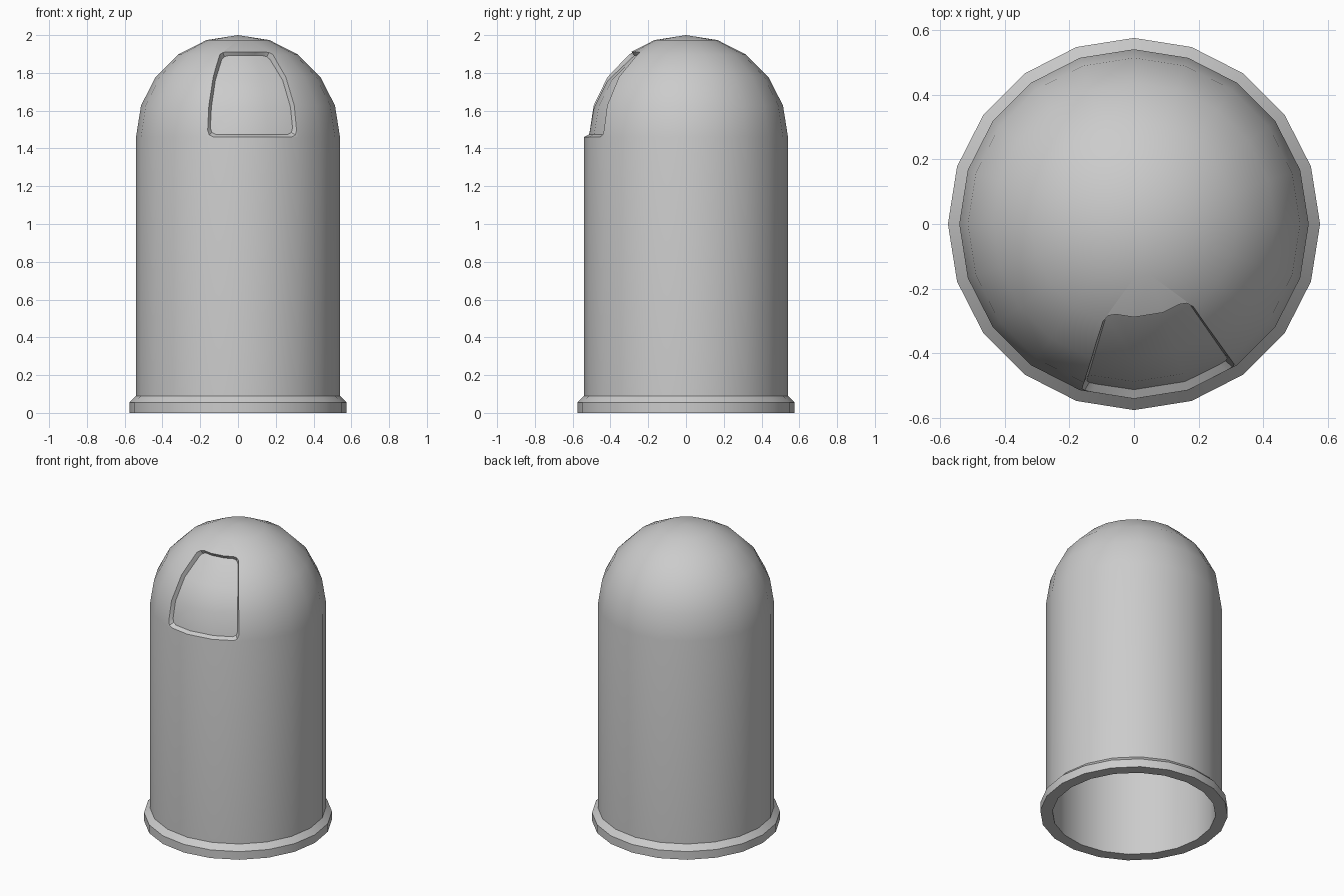
import bpy, bmesh
from math import sin, cos, radians, pi

if "Cube" in bpy.data.objects:
    bpy.data.objects.remove(bpy.data.objects["Cube"])

SIDES, R, R_IN, ZC = 20, 0.54, 0.50, 1.46


def finish(bm, name):
    bmesh.ops.remove_doubles(bm, verts=bm.verts, dist=0.0005)
    bmesh.ops.recalc_face_normals(bm, faces=bm.faces)
    me = bpy.data.meshes.new(name)
    bm.to_mesh(me)
    bm.free()
    ob = bpy.data.objects.new(name, me)
    bpy.context.collection.objects.link(ob)
    return ob


def dome(r):
    return [(r * cos(radians(a)), ZC + r * sin(radians(a))) for a in range(0, 90, 18)] + [(0, ZC + r)]


def lathe(profile, name):
    bm = bmesh.new()
    rings = []
    for r, z in profile:
        n = SIDES if r > 0 else 1
        rings.append([bm.verts.new((r * cos(2 * pi * i / SIDES), r * sin(2 * pi * i / SIDES), z)) for i in range(n)])
    for a, b in zip(rings, rings[1:]):
        if len(a) == len(b) == 1:
            continue  # both ends on the axis
        for i in range(SIDES):
            j = (i + 1) % SIDES
            quad = [a[i % len(a)], a[j % len(a)], b[j % len(b)], b[i % len(b)]]
            bm.faces.new(list(dict.fromkeys(quad)))
    return finish(bm, name)


# Hollow domed shell with a flared foot rim, open underneath
outer = [(R_IN, 0), (0.575, 0), (0.575, 0.055), (R, 0.09)] + dome(R)
inner = dome(R_IN)[::-1] + [(R_IN, 0)]
shell = lathe(outer + inner, "domed_shell")

# Cutter for the shallow window recess: a curved patch of the dome, tapered inwards
bm = bmesh.new()
layers = []
for r in (0.512, 0.57):
    t = (R - r) / 0.03 * 1.5
    azims = (-17.5 + t * 0.5, 0, 18, 35.5 - t * 0.5)
    elevs = (0.2 + t, 18, 36, 57.5)
    layers.append([[bm.verts.new((r * cos(radians(e)) * sin(radians(a)),
                                  -r * cos(radians(e)) * cos(radians(a)),
                                  ZC + r * sin(radians(e)))) for a in azims] for e in elevs])
for g in layers:
    for i in range(3):
        for j in range(3):
            bm.faces.new((g[i][j], g[i][j + 1], g[i + 1][j + 1], g[i + 1][j]))
loop = [(0, j) for j in range(3)] + [(i, 3) for i in range(3)] + \
       [(3, j) for j in range(3, 0, -1)] + [(i, 0) for i in range(3, 0, -1)]
lo, hi = layers
for (i, j), (k, l) in zip(loop, loop[1:] + loop[:1]):
    bm.faces.new((lo[i][j], lo[k][l], hi[k][l], hi[i][j]))
bmesh.ops.recalc_face_normals(bm, faces=bm.faces)
corners = [bm.edges.get((lo[i][j], hi[i][j])) for i in (0, 3) for j in (0, 3)]
bmesh.ops.bevel(bm, geom=corners, offset=0.03, segments=2, profile=0.5, affect='EDGES')
cutter = finish(bm, "window_cutter")
cutter.hide_render = True

# Cut the recess and shade
mod = shell.modifiers.new("window_recess", 'BOOLEAN')
mod.operation, mod.solver, mod.object = 'DIFFERENCE', 'EXACT', cutter
bpy.context.view_layer.objects.active = shell
shell.select_set(True)
bpy.ops.object.modifier_apply(modifier=mod.name)
bpy.data.objects.remove(cutter)
bpy.ops.object.shade_smooth_by_angle(angle=radians(30))
